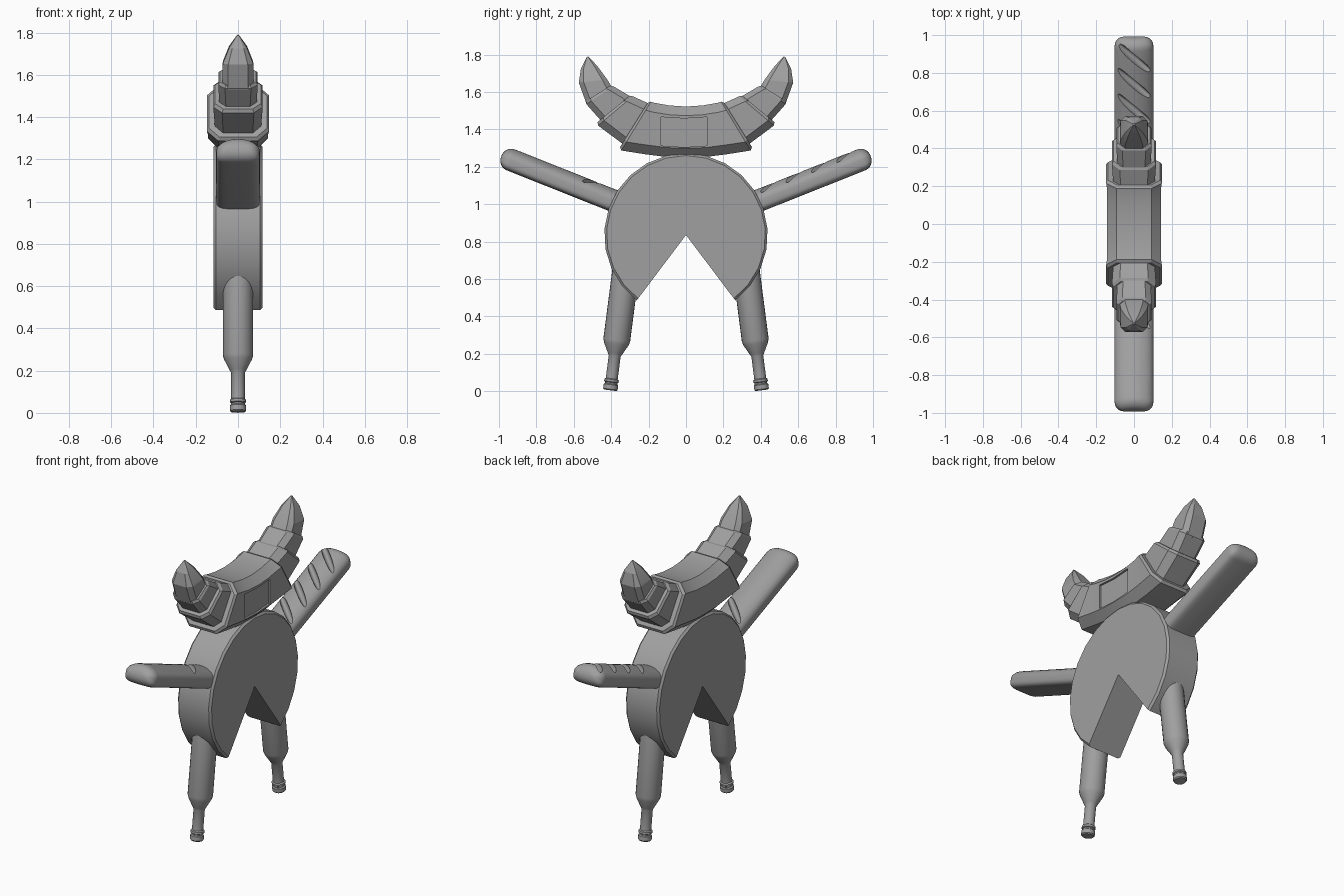
import bpy, bmesh
from math import pi, sin, cos, atan2, radians
from mathutils import Matrix, Vector

if "Cube" in bpy.data.objects:
    bpy.data.objects.remove(bpy.data.objects["Cube"], do_unlink=True)

GREY = (0.35, 0.35, 0.35, 1)
mat = bpy.data.materials.new("plain grey")
mat.use_nodes = True
mat.diffuse_color = GREY
mat.node_tree.nodes["Principled BSDF"].inputs["Base Color"].default_value = GREY


def add_object(name, bm, matrix=Matrix()):
    bm.transform(matrix)
    bmesh.ops.recalc_face_normals(bm, faces=bm.faces)
    mesh = bpy.data.meshes.new(name)
    bm.to_mesh(mesh)
    bm.free()
    mesh.materials.append(mat)
    obj = bpy.data.objects.new(name, mesh)
    bpy.context.collection.objects.link(obj)
    return obj


def loft(name, rings, matrix=Matrix()):
    """Skin a row of closed rings and cap both ends."""
    bm = bmesh.new()
    loops = [[bm.verts.new(p) for p in ring] for ring in rings]
    for a, b in zip(loops, loops[1:]):
        for i in range(len(a)):
            j = (i + 1) % len(a)
            bm.faces.new((a[i], a[j], b[j], b[i]))
    bm.faces.new(loops[0])
    bm.faces.new(loops[-1])
    return add_object(name, bm, matrix)


def activate(obj):
    bpy.ops.object.select_all(action='DESELECT')
    obj.select_set(True)
    bpy.context.view_layer.objects.active = obj


def carve(obj, cutter):
    mod = obj.modifiers.new("carve", 'BOOLEAN')
    mod.operation = 'DIFFERENCE'
    mod.solver = 'EXACT'
    mod.object = cutter
    activate(obj)
    bpy.ops.object.modifier_apply(modifier=mod.name)
    bpy.data.objects.remove(cutter, do_unlink=True)


def smooth(obj, angle=32):
    activate(obj)
    bpy.ops.object.shade_smooth_by_angle(angle=radians(angle))


def octagon(top, bottom, w, inset=0.0):
    """Chamfered rectangle spanning top to bottom (y, z) with half width w."""
    t, b = Vector((0, *top)), Vector((0, *bottom))
    mid, half = (t + b) / 2, (t - b) / 2
    h = half.length - inset
    up = half.normalized()
    w -= inset
    c = min(w, h) * 0.36
    outline = [(w, h - c), (w - c, h), (c - w, h), (-w, h - c),
               (-w, c - h), (c - w, -h), (w - c, -h), (w, c - h)]
    return [mid + up * v + Vector((u, 0, 0)) for u, v in outline]


def flip(section):
    (ty, tz), (by, bz), *rest = section
    return ((-ty, tz), (-by, bz), *rest)


# Body: thick wheel with a wedge missing at the bottom
RADIUS, HUB, GAP, STEPS = 0.437, 0.835, radians(37), 20


def wheel_ring(x, r):
    ring = [(x, 0, HUB)]
    for i in range(STEPS + 1):
        a = GAP + (2 * pi - 2 * GAP) * i / STEPS
        ring.append((x, r * sin(a), HUB - r * cos(a)))
    return ring


smooth(loft("wheel_body", [wheel_ring(-0.115, RADIUS - 0.012), wheel_ring(-0.103, RADIUS),
                           wheel_ring(0.103, RADIUS), wheel_ring(0.115, RADIUS - 0.012)]))

# Curved roll on top: middle segment with a shallow panel on its left side
half = [((0.09, 1.528), (0.11, 1.253), 0.142),
        ((0.17, 1.542), (0.22, 1.267), 0.142),
        ((0.188, 1.548), (0.346, 1.287), 0.147),
        ((0.2, 1.55), (0.358, 1.297), 0.147, 0.01)]
middle = [flip(s) for s in reversed(half)] + [((0, 1.522), (0, 1.25), 0.142)] + half
roll = loft("roll_middle", [octagon(*s) for s in middle])
panel = [[(x, -0.01 + s * 0.123, z + abs(s) * 0.008) for x, z in
          ((0.13, 1.305), (0.2, 1.305), (0.2, 1.458), (0.13, 1.458))]
         for s in (-1, -0.5, 0, 0.5, 1)]
carve(roll, loft("panel_cutter", panel))
smooth(roll, 20)

HORN = {
    "roll_outer": [((0.17, 1.525), (0.315, 1.305), 0.108),
                   ((0.285, 1.577), (0.47, 1.42), 0.117),
                   ((0.297, 1.583), (0.48, 1.433), 0.117, 0.009)],
    "roll_end": [((0.27, 1.56), (0.44, 1.43), 0.088),
                 ((0.388, 1.63), (0.533, 1.535), 0.093),
                 ((0.4, 1.636), (0.54, 1.548), 0.093, 0.008)],
    "roll_tip": [((0.385, 1.605), (0.53, 1.53), 0.075),
                 ((0.42, 1.665), (0.573, 1.65), 0.072),
                 ((0.475, 1.74), (0.562, 1.725), 0.042),
                 ((0.523, 1.79), (0.531, 1.787), 0.004)],
}

# Arm: long loaf, domed above and flatter below
LOAF_N, LOAF_END, CAP = 0.803, 1.382, 0.055


def loaf_ring(u, inset):
    w, h, ring = 0.103 - inset, 0.06 - inset, []
    for i in range(32):
        c, s = cos(2 * pi * i / 32), sin(2 * pi * i / 32)
        p = 1 if s >= 0 else 0.45
        x = w * abs(c) ** p * (1 if c > 0 else -1)
        z = h * abs(s) ** p * (1 if s > 0 else -1)
        ring.append((x, u, LOAF_N + z))
    return ring


loaf_rings = [loaf_ring(0.643, 0)]
for k in range(7):
    a = pi / 2 * k / 6
    loaf_rings.append(loaf_ring(LOAF_END - CAP + CAP * sin(a), CAP * (1 - cos(a))))


def slash_cutter(matrix):
    bm = bmesh.new()
    for i in range(4):
        place = (Matrix.Translation((0, 1.285 - 0.146 * i, LOAF_N + 0.055))
                 @ Matrix.Rotation(-0.74, 4, 'Z')
                 @ Matrix.Diagonal((0.15, 0.02, 0.034, 1)))
        bmesh.ops.create_uvsphere(bm, u_segments=20, v_segments=10, radius=1, matrix=place)
    return add_object("slash_cutter", bm, matrix)


# Leg: upside-down bottle as (radius, height) rings
BOTTLE = [(0.034, 0), (0.039, 0.006), (0.039, 0.03), (0.033, 0.035), (0.033, 0.042),
          (0.039, 0.046), (0.039, 0.058), (0.032, 0.063), (0.032, 0.185), (0.04, 0.2),
          (0.066, 0.25), (0.072, 0.27), (0.072, 0.69)]
bottle_rings = [[(r * cos(2 * pi * i / 24), r * sin(2 * pi * i / 24), z) for i in range(24)]
                for r, z in BOTTLE]

# Both ends of the model: horns, arms and legs
for side, turn in (("back", 0), ("front", pi)):
    spin = Matrix.Rotation(turn, 4, 'Z')
    for part, sections in HORN.items():
        smooth(loft(f"{side}_{part}", [octagon(*s) for s in sections], spin), 15)
    tilt = spin @ Matrix.Rotation(atan2(0.37, 0.93), 4, 'X')
    arm = loft(f"{side}_loaf_arm", loaf_rings, tilt)
    carve(arm, slash_cutter(tilt))
    smooth(arm, 35)
    stand = spin @ Matrix.Translation((0, 0.405, 0.005)) @ Matrix.Rotation(0.129, 4, 'X')
    smooth(loft(f"{side}_bottle_leg", bottle_rings, stand))
